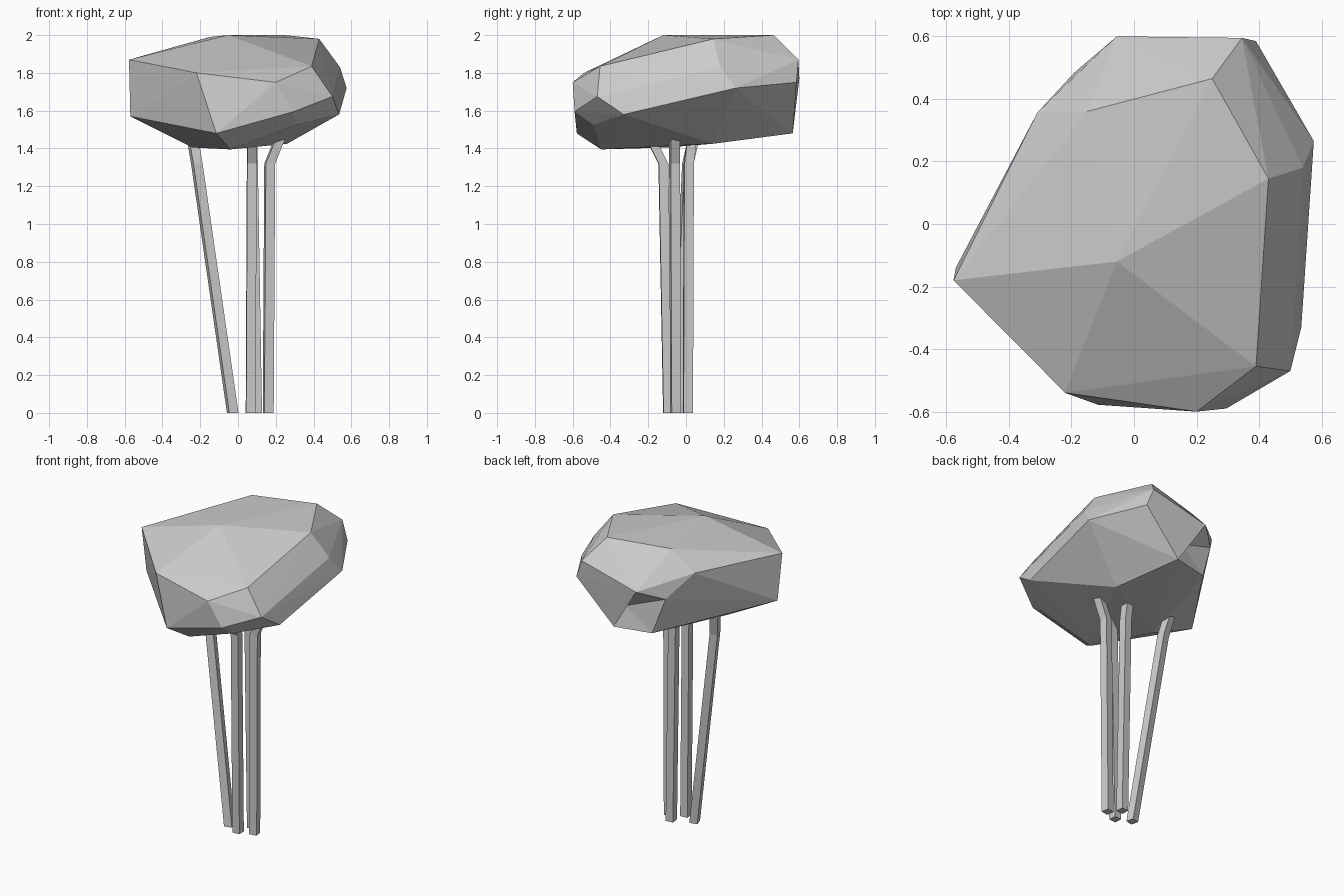
import bpy, bmesh, math
from mathutils import Vector

if "Cube" in bpy.data.objects:
    bpy.data.objects.remove(bpy.data.objects["Cube"])


def finish(name, bm):
    bmesh.ops.recalc_face_normals(bm, faces=bm.faces[:])
    mesh = bpy.data.meshes.new(name)
    bm.to_mesh(mesh)
    bm.free()
    obj = bpy.data.objects.new(name, mesh)
    bpy.context.collection.objects.link(obj)


# Crown: faceted boulder shape, hull of its corner points
upper = [(-.055, -.12, 2.0), (.25, .465, 2.0), (-.15, .36, 1.99), (.43, .145, 1.98),
         (-.31, .355, 1.87), (-.577, -.18, 1.87), (-.22, -.54, 1.80), (.2, -.6, 1.75),
         (.39, -.455, 1.835), (.54, .18, 1.83), (.345, .595, 1.87)]
lower = [(.575, .265, 1.72), (.39, .585, 1.75), (.5, -.47, 1.675), (.535, -.33, 1.58),
         (.295, -.59, 1.595), (.31, -.49, 1.525), (-.115, -.578, 1.48), (-.57, -.14, 1.57),
         (-.04, -.45, 1.395), (.26, .145, 1.425), (-.24, -.1, 1.405)]
notch = [(-.055, .6, 1.77), (.13, .565, 1.48), (-.11, .51, 1.48), (-.19, .485, 1.715)]
bm = bmesh.new()
for p in upper + lower:
    bm.verts.new(p)
rim = [bm.verts.new(p) for p in notch]
bmesh.ops.convex_hull(bm, input=bm.verts[:])

# Small dent in the back of the crown
rim_faces = [f for f in bm.faces if all(v in rim for v in f.verts)]
if len(rim_faces) == 2:
    bmesh.ops.delete(bm, geom=rim_faces, context='FACES')
    dent = bm.verts.new((.075, .53, 1.62))
    for i in range(4):
        a, b = rim[i], rim[(i + 1) % 4]
        bm.faces.new((a, b, dent))
bmesh.ops.delete(bm, geom=[v for v in bm.verts if not v.link_faces], context='VERTS')
finish("crown", bm)


# Trunks: four-sided stems that bend just under the crown
def trunk(name, path, turn, size=.05):
    bm = bmesh.new()
    rings = []
    for p in path:
        ring = []
        for k in range(4):
            a = math.radians(45 + 90 * k + turn)
            r = size / math.sqrt(2)
            ring.append(bm.verts.new(Vector(p) + Vector((r * math.cos(a), r * math.sin(a), 0))))
        rings.append(ring)
    for lo, hi in zip(rings, rings[1:]):
        for k in range(4):
            j = (k + 1) % 4
            bm.faces.new((lo[k], lo[j], hi[j], hi[k]))
    bm.faces.new(rings[0])
    bm.faces.new(rings[-1])
    finish(name, bm)


trunk("trunk_right", [(.16, -.055, 0), (.168, -.06, 1.32), (.225, -.06, 1.46)], 10)
trunk("trunk_front", [(.067, -.095, 0), (.073, -.12, 1.32), (.075, -.175, 1.43)], 3)
trunk("trunk_back", [(.10, .01, 0), (.078, .015, 1.32), (.075, .03, 1.44)], 5)
trunk("trunk_left", [(-.028, -.05, 0), (-.218, .01, 1.32), (-.24, .04, 1.45)], 15)
